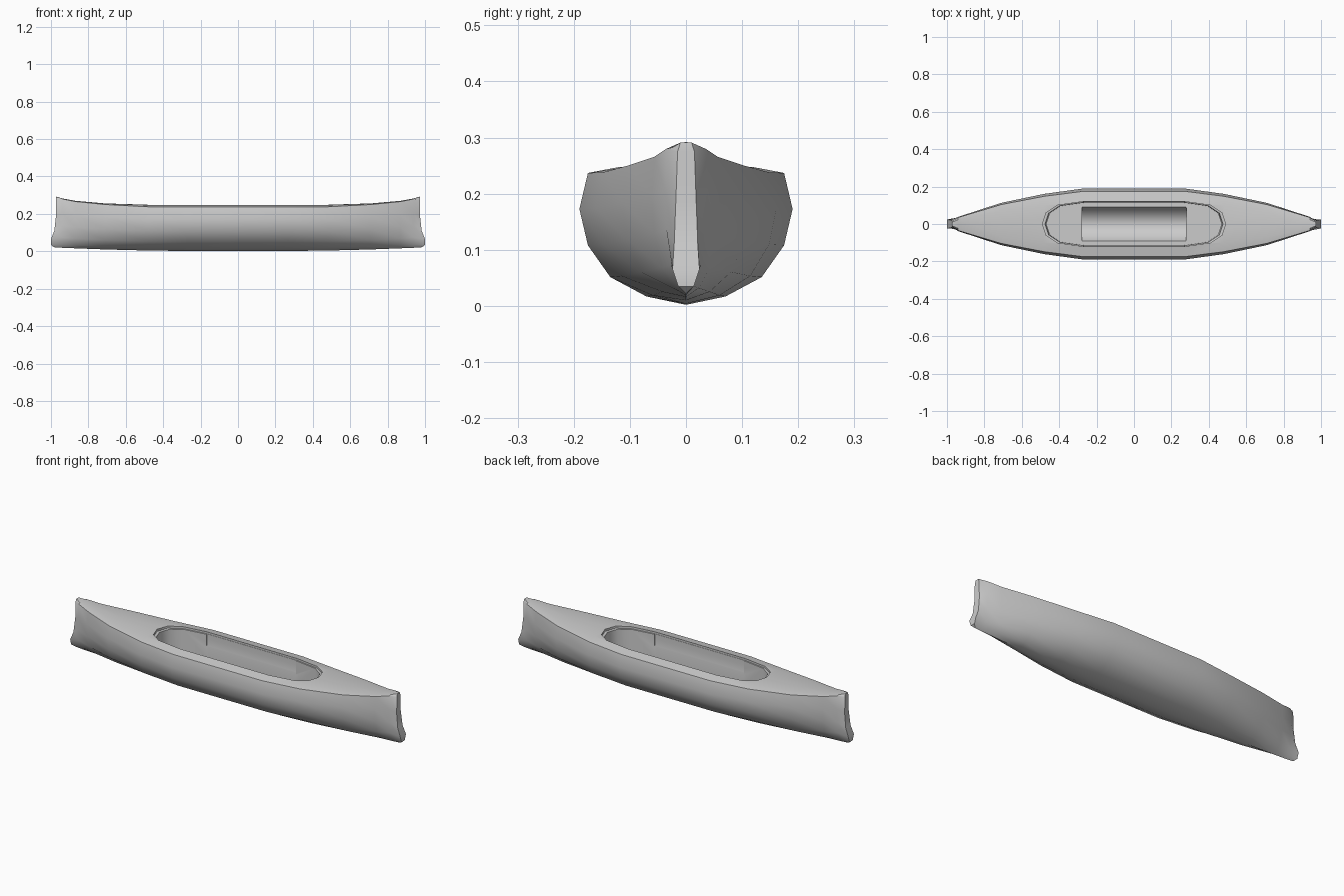
import bpy, bmesh, math

if "Cube" in bpy.data.objects:
    bpy.data.objects.remove(bpy.data.objects["Cube"])


def loft(name, rings, strip_caps=False):
    """Skin closed rings of equal length and cap both ends."""
    bm = bmesh.new()
    rows = [[bm.verts.new(p) for p in ring] for ring in rings]
    n = len(rows[0])
    for a, b in zip(rows, rows[1:]):
        for i in range(n):
            j = (i + 1) % n
            bm.faces.new((a[i], a[j], b[j], b[i]))
    for row in (rows[0], rows[-1]):
        if strip_caps:
            for i in range(n // 2):
                quad = (row[i], row[i + 1], row[n - i - 1], row[(n - i) % n])
                bm.faces.new(list(dict.fromkeys(quad)))
        else:
            bm.faces.new(row)
    bmesh.ops.recalc_face_normals(bm, faces=bm.faces)
    mesh = bpy.data.meshes.new(name)
    bm.to_mesh(mesh)
    bm.free()
    obj = bpy.data.objects.new(name, mesh)
    bpy.context.collection.objects.link(obj)
    return obj


def ring_from_half(half):
    return half + [(x, -y, z) for x, y, z in half[-2:0:-1]]


# Half cross-section: width and height fractions, keel to gunwale
SECTION = [(0, 0), (.37, .063), (.71, .21), (.92, .451), (1, .726), (.92, 1)]
# Stations: x, half beam, keel z, gunwale z, deck centre z
STATIONS = [(.27, .19, .002, .237, .249), (.48, .161, .004, .238, .249),
            (.71, .113, .010, .250, .256), (.87, .061, .016, .266, .270),
            (.94, .038, .019, .280, .283)]


def station(x, w, keel, gun, ridge):
    half = [(x, f * w, keel + h * (gun - keel)) for f, h in SECTION]
    half += [(x, .62 * w, gun + .9 * (ridge - gun)), (x, 0, ridge)]
    return ring_from_half(half)


# Flared stem at each end
STEM = ring_from_half([(.985, 0, .022), (1, .014, .035), (1, .024, .065),
                       (.982, .021, .11), (.973, .018, .19), (.974, .015, .275),
                       (.972, .010, .291), (.970, 0, .292)])

right = [station(*s) for s in STATIONS] + [STEM]
left = [[(-x, y, z) for x, y, z in ring] for ring in reversed(right)]
hull = loft("canoe_hull", left + right, True)

# Rounded cockpit opening with a thin lip and raised end floors
quarter = [(.27, .12), (.41, .10), (.47, .06), (.49, 0)]
half = quarter + [(x, -y) for x, y in quarter[-2::-1]]
outline = half + [(-x, -y) for x, y in half]


def level(scale, z):
    return [(x * scale, y * scale, z) for x, y in outline]


opening = loft("opening_cutter", [level(.96, .092), level(.97, .236),
                                  level(1, .237), level(1, .4)])

# Rounded trough through the middle of the cockpit
arc = [(.119 * math.cos(a), .21 - .185 * math.sin(a))
       for a in [math.pi * i / 16 for i in range(17)]]
profile = [(.119, .245)] + arc + [(-.119, .245)]
trough = loft("trough_cutter", [[(sx * (.27 + .02 * (1 - (y / .119) ** 2)), y, z)
                                 for y, z in profile] for sx in (-1, 1)])

bpy.context.view_layer.objects.active = hull
hull.select_set(True)
for cutter in (opening, trough):
    mod = hull.modifiers.new(cutter.name, 'BOOLEAN')
    mod.operation = 'DIFFERENCE'
    mod.solver = 'EXACT'
    mod.object = cutter
    bpy.ops.object.modifier_apply(modifier=mod.name)
for cutter in (opening, trough):
    bpy.data.objects.remove(cutter)

bpy.ops.object.shade_smooth_by_angle(angle=math.radians(42))
